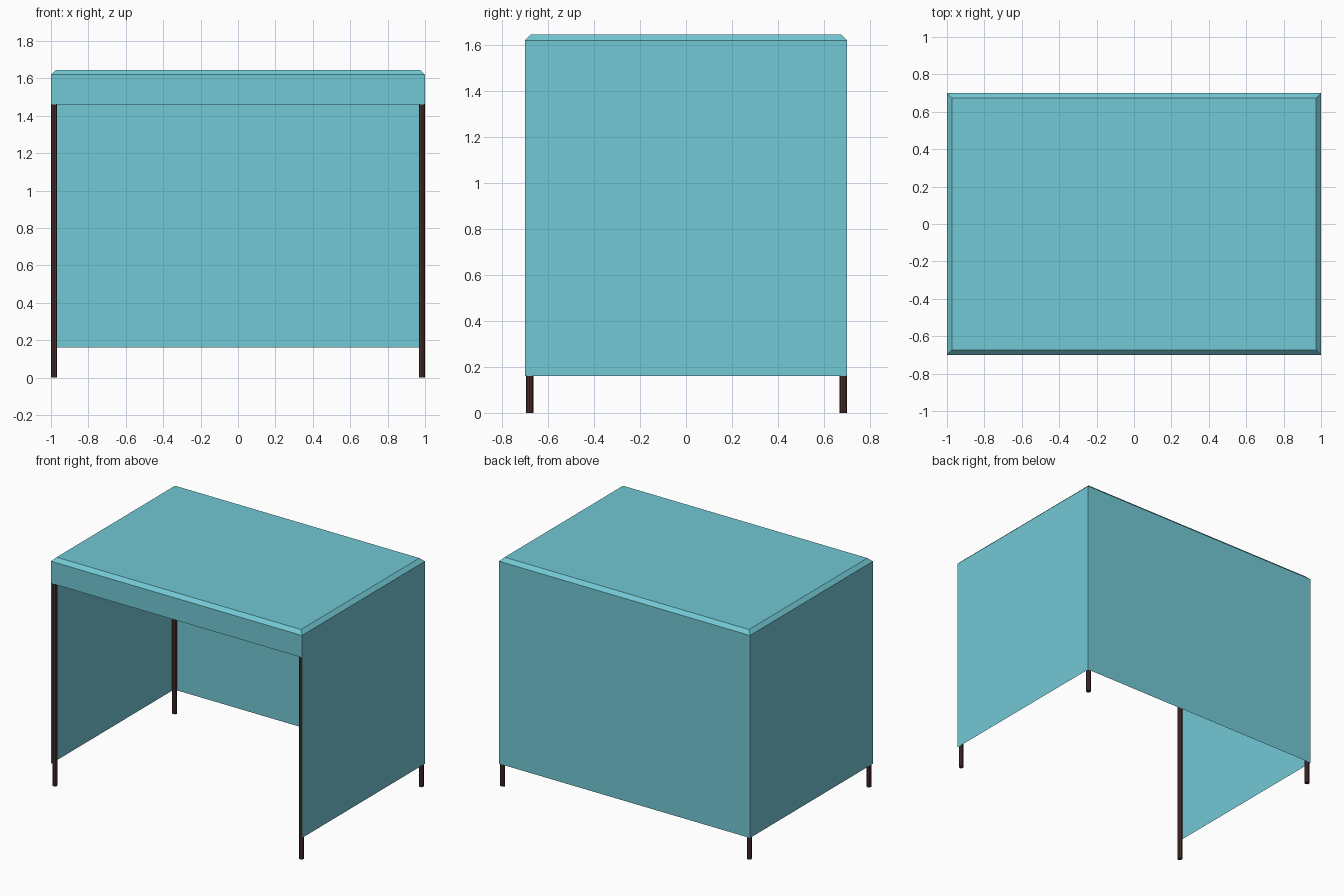
import bpy, bmesh
from mathutils import Matrix, Vector

if "Cube" in bpy.data.objects:
    bpy.data.objects.remove(bpy.data.objects["Cube"])


def material(name, color):
    m = bpy.data.materials.new(name)
    m.diffuse_color = color
    m.use_nodes = True
    m.node_tree.nodes["Principled BSDF"].inputs["Base Color"].default_value = m.diffuse_color
    return m


def finish(name, bm, mat):
    mesh = bpy.data.meshes.new(name)
    bm.to_mesh(mesh)
    bm.free()
    ob = bpy.data.objects.new(name, mesh)
    mesh.materials.append(mat)
    bpy.context.collection.objects.link(ob)
    return ob


cloth = material("teal_cloth", (0.17, 0.58, 0.66, 1))
wood = material("dark_pole", (0.07, 0.03, 0.028, 1))

LOW, TOP, VALANCE, CHAMFER = 0.16, 1.645, 1.46, 0.026

# Canopy: thin open box with chamfered roof edge
bm = bmesh.new()
bmesh.ops.create_cube(bm, size=1, matrix=Matrix.Translation((0, 0, (LOW + TOP) / 2))
                      @ Matrix.Diagonal((2, 1.4, TOP - LOW, 1)))
bmesh.ops.bevel(bm, geom=[e for e in bm.edges if all(v.co.z > 1.6 for v in e.verts)],
                offset=CHAMFER, segments=1, affect='EDGES')
bm.normal_update()
bmesh.ops.delete(bm, geom=[f for f in bm.faces if f.normal.z < -0.9], context='FACES')

# Open front: split only the front face and keep the valance
front = [f for f in bm.faces if f.normal.y < -0.9]
geom = front + list(front[0].edges) + list(front[0].verts)
bmesh.ops.bisect_plane(bm, geom=geom, plane_co=Vector((0, 0, VALANCE)), plane_no=Vector((0, 0, 1)))
bm.normal_update()
bmesh.ops.delete(bm, geom=[f for f in bm.faces if f.normal.y < -0.9
                           and f.calc_center_median().z < VALANCE], context='FACES')
finish("canopy", bm, cloth)

# Corner poles
for side, sx in (("left", -1), ("right", 1)):
    for end, y in (("front", -0.68), ("back", 0.683)):
        bm = bmesh.new()
        bmesh.ops.create_cone(bm, cap_ends=True, segments=8, radius1=0.0165, radius2=0.0165,
                              depth=1.62, matrix=Matrix.Translation((sx * 0.983, y, 0.81)))
        finish(f"{end}_{side}_pole", bm, wood)
